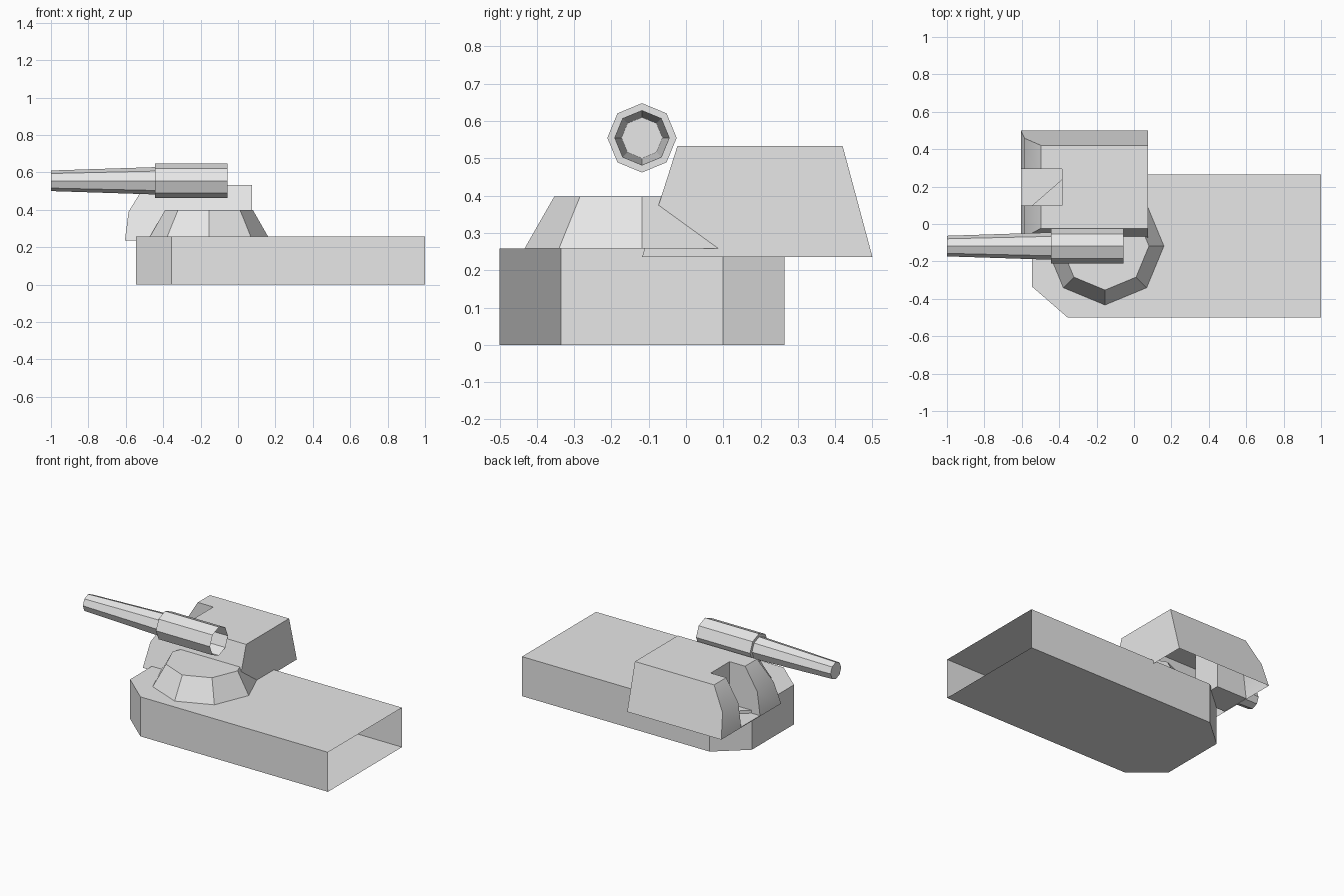
import bpy, bmesh
from math import cos, sin, pi, radians

cube = bpy.data.objects.get("Cube")
if cube:
    bpy.data.objects.remove(cube)

grey = bpy.data.materials.new("plain_grey")
grey.use_nodes = True
grey.diffuse_color = (0.8, 0.8, 0.8, 1)
for node in grey.node_tree.nodes:
    if node.type == "BSDF_PRINCIPLED":
        node.inputs["Base Color"].default_value = grey.diffuse_color

AXIS_Y = -0.118  # shared centre line of hull, turret and gun


def loft(name, rings, cap_start=True, cap_end=True):
    """Skin a list of equal-length point rings, with optional end caps."""
    bm = bmesh.new()
    loops = [[bm.verts.new(p) for p in ring] for ring in rings]
    n = len(loops[0])
    for a, b in zip(loops, loops[1:]):
        for i in range(n):
            j = (i + 1) % n
            bm.faces.new((a[i], a[j], b[j], b[i]))
    if cap_start:
        bm.faces.new(loops[0][::-1])
    if cap_end:
        bm.faces.new(loops[-1])
    bmesh.ops.recalc_face_normals(bm, faces=bm.faces)
    mesh = bpy.data.meshes.new(name)
    bm.to_mesh(mesh)
    bm.free()
    mesh.materials.append(grey)
    obj = bpy.data.objects.new(name, mesh)
    bpy.context.collection.objects.link(obj)
    return obj


def activate(obj):
    bpy.ops.object.select_all(action="DESELECT")
    obj.select_set(True)
    bpy.context.view_layer.objects.active = obj


# Hull: box with two chamfered corners, open at the +x end
half, inner, nose, shoulder = 0.382, 0.217, -0.545, -0.355
outline = [(1, -half), (1, half), (shoulder, half), (nose, inner),
           (nose, -inner), (shoulder, -half)]
hull = loft("hull", [[(x, AXIS_Y + y, z) for x, y in outline] for z in (0, 0.258)])
bm = bmesh.new()
bm.from_mesh(hull.data)
end = [f for f in bm.faces if f.calc_center_median().x > 0.99]
bmesh.ops.delete(bm, geom=end, context="FACES_ONLY")
bm.to_mesh(hull.data)
bm.free()

# Turret ring: eight-sided frustum
angles = [i * pi / 4 for i in range(8)]
loft("turret_base", [[(-0.155 + r * cos(a), AXIS_Y + r * sin(a), z) for a in angles]
                     for r, z in ((0.315, 0.258), (0.235, 0.398))], cap_start=False)

# Gun: open sleeve stepping down to a tapered barrel with a closed muzzle
loft("gun", [[(x, AXIS_Y + r * cos(a), 0.555 + r * sin(a)) for a in angles]
             for x, r in ((-0.055, 0.093), (-0.445, 0.093), (-0.445, 0.073), (-1, 0.055))],
     cap_start=False)

# Cabin: sloped walls, bent -x side
levels = []
for z, x in ((0.235, -0.605), (0.39, -0.585), (0.533, -0.497)):
    t = (z - 0.235) / 0.298
    front, back = -0.118 + 0.095 * t, 0.5 - 0.08 * t
    levels.append([(x, front, z), (0.075, front, z), (0.075, back, z), (x, back, z)])
cabin = loft("cabin", levels)

# Slot cut into the cabin's -x side
slot = [(-0.7, 0.1), (-0.385, 0.1), (-0.385, 0.295), (-0.7, 0.295)]
cutter = loft("slot_cutter", [[(x, y, z) for x, y in slot] for z in (0.239, 0.7)])
cutter.hide_render = True
cut = cabin.modifiers.new("slot", "BOOLEAN")
cut.operation, cut.solver, cut.object = "DIFFERENCE", "EXACT", cutter
activate(cabin)
bpy.ops.object.modifier_apply(modifier=cut.name)
bpy.data.objects.remove(cutter)

# Open underside, keeping the slot floor
bm = bmesh.new()
bm.from_mesh(cabin.data)
under = [f for f in bm.faces if all(v.co.z < 0.237 for v in f.verts)]
bmesh.ops.delete(bm, geom=under, context="FACES_ONLY")
bm.to_mesh(cabin.data)
bm.free()

# Soften the cabin's bent side only
activate(cabin)
bpy.ops.object.shade_smooth_by_angle(angle=radians(30))
